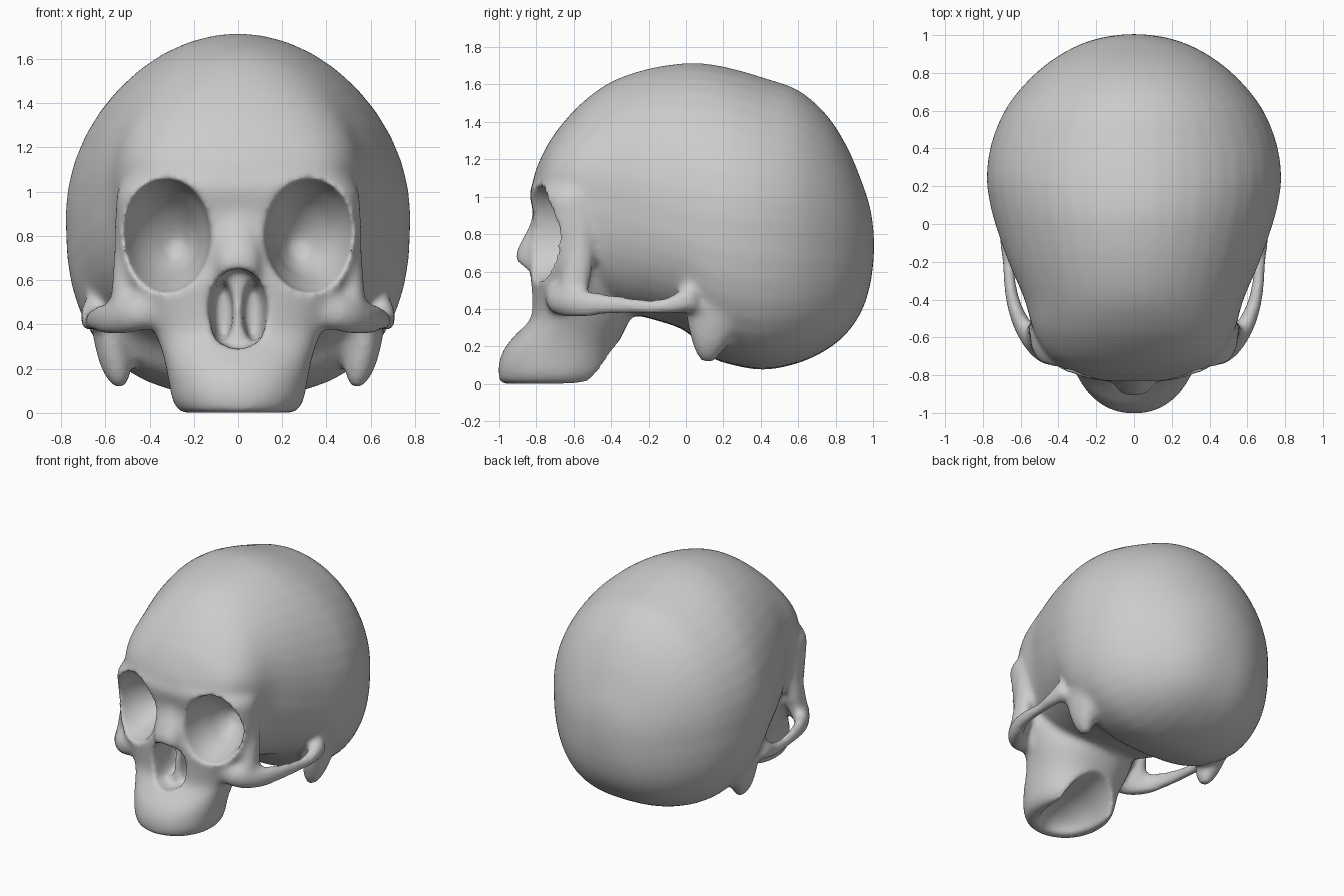
import bpy, bmesh, math
from mathutils import Vector

if "Cube" in bpy.data.objects:
    bpy.data.objects.remove(bpy.data.objects["Cube"])

SIDES = 40


def spline(rows, n=6):
    """Catmull-Rom through rows of numbers."""
    out = []
    last = len(rows) - 1
    for i in range(last):
        a, b, c, d = (rows[max(i - 1, 0)], rows[i], rows[i + 1], rows[min(i + 2, last)])
        for k in range(n):
            t = k / n
            out.append([0.5 * (2 * q + (r - p) * t + (2 * p - 5 * q + 4 * r - s) * t * t
                               + (3 * q - p - 3 * r + s) * t ** 3)
                        for p, q, r, s in zip(a, b, c, d)])
    out.append(list(rows[-1]))
    return out


def power(v, p):
    return math.copysign(abs(v) ** (2 / p), v)


def angles():
    return [2 * math.pi * i / SIDES for i in range(SIDES)]


def loft(bm, rings):
    """Skin a list of rings and close both ends."""
    loops = [[bm.verts.new(co) for co in ring] for ring in rings]
    for a, b in zip(loops, loops[1:]):
        for i in range(SIDES):
            j = (i + 1) % SIDES
            bm.faces.new((a[i], a[j], b[j], b[i]))
    bm.faces.new(loops[0][::-1])
    bm.faces.new(loops[-1])


def tube(bm, rows, ref, mirror=False):
    """Rows are x, y, z, side radius, other radius."""
    rows = spline(rows)
    ref = Vector(ref)
    for sx in ((1, -1) if mirror else (1,)):
        rings = []
        for i, (x, y, z, a, b) in enumerate(rows):
            t = (Vector(rows[min(i + 1, len(rows) - 1)][:3])
                 - Vector(rows[max(i - 1, 0)][:3])).normalized()
            side = t.cross(ref).normalized()
            up = side.cross(t)
            ring = []
            for w in angles():
                p = Vector((x, y, z)) + side * a * math.cos(w) + up * b * math.sin(w)
                ring.append((p.x * sx, p.y, p.z))
            rings.append(ring)
        loft(bm, rings)


def make(name, bm):
    bmesh.ops.recalc_face_normals(bm, faces=bm.faces)
    me = bpy.data.meshes.new(name)
    bm.to_mesh(me)
    bm.free()
    ob = bpy.data.objects.new(name, me)
    bpy.context.scene.collection.objects.link(ob)
    return ob


def remesh(ob, size):
    m = ob.modifiers.new("remesh", 'REMESH')
    m.mode = 'VOXEL'
    m.voxel_size = size
    m.use_smooth_shade = True


def smooth(ob, n):
    m = ob.modifiers.new("smooth", 'SMOOTH')
    m.factor = 0.5
    m.iterations = n


X, Y, Z = (1, 0, 0), (0, 1, 0), (0, 0, 1)
bone = bmesh.new()

# braincase: y, half width, top, widest height, bottom
case = [(-.815, .16, 1.11, 1.03, .95), (-.77, .34, 1.22, 1.05, .85),
        (-.70, .45, 1.34, 1.08, .68), (-.57, .53, 1.49, 1.08, .50),
        (-.40, .58, 1.615, 1.05, .40), (-.20, .665, 1.685, .98, .35),
        (0, .735, 1.715, .92, .28), (.12, .765, 1.71, .90, .15),
        (.25, .78, 1.685, .89, .10), (.42, .757, 1.635, .87, .075),
        (.60, .685, 1.57, .85, .11), (.75, .57, 1.44, .82, .18),
        (.86, .445, 1.27, .79, .27), (.94, .31, 1.08, .76, .39),
        (.985, .18, .94, .75, .53), (1.005, .05, .80, .74, .68)]
rings = []
for y, w, top, mid, bot in spline(case):
    ring = []
    for a in angles():
        c, s = math.cos(a), math.sin(a)
        p = 1.95 if s > 0 else 2.6
        ring.append((w * power(c, p), y, mid + (top - mid if s > 0 else mid - bot) * power(s, p)))
    rings.append(ring)
loft(bone, rings)

# face and upper jaw: z, centre y, half width, front depth, back depth, front squareness
face = [(.0, -.70, .26, .295, .25, 2.1), (.05, -.70, .295, .305, .29, 2.1),
        (.12, -.70, .31, .30, .31, 2.1), (.20, -.70, .325, .265, .33, 2.1),
        (.28, -.68, .345, .215, .35, 2.2), (.36, -.65, .375, .185, .35, 2.4),
        (.48, -.62, .43, .21, .28, 2.6), (.60, -.60, .50, .235, .14, 2.7),
        (.75, -.58, .54, .24, .07, 2.8), (.90, -.58, .55, .235, .07, 2.8),
        (1.0, -.57, .545, .265, .08, 2.8), (1.06, -.55, .50, .275, .1, 2.6),
        (1.13, -.50, .42, .28, .1, 2.3)]
rings = []
for z, yc, w, f, b, p in spline(face):
    ring = []
    for a in angles():
        c, s = math.cos(a), math.sin(a)
        q = p if s < 0 else 2.3
        ring.append((w * power(c, q), yc + (f if s < 0 else b) * power(s, q), z))
    rings.append(ring)
loft(bone, rings)

# nasal bone
tube(bone, [(0, -.76, .95, .10, .05), (0, -.785, .84, .09, .05), (0, -.825, .74, .10, .06),
            (0, -.855, .665, .10, .06), (0, -.85, .61, .10, .03)], Y)
# cheekbone and arch
tube(bone, [(.34, -.68, .47, .07, .07), (.46, -.675, .45, .07, .085), (.56, -.585, .43, .055, .08),
            (.625, -.46, .425, .042, .065), (.655, -.33, .42, .036, .05), (.665, -.2, .41, .036, .042),
            (.67, -.08, .42, .045, .05), (.65, .04, .46, .06, .08)], Z, True)
# outer rim of the eye socket
tube(bone, [(.49, -.61, 1.0, .06, .08), (.51, -.57, .87, .048, .07), (.512, -.565, .74, .048, .07),
            (.515, -.58, .6, .055, .08), (.52, -.61, .46, .06, .08)], Y, True)
# mastoid
tube(bone, [(.58, .17, .52, .10, .2), (.57, .14, .32, .08, .14), (.545, .12, .19, .065, .085),
            (.53, .115, .11, .025, .035)], Y, True)
skull = make("skull", bone)

# hollows
cut = bmesh.new()
# eye sockets
tube(cut, [(.345, -1.05, .80, .25, .28), (.33, -.76, .80, .205, .255), (.315, -.62, .785, .17, .205),
           (.29, -.5, .76, .11, .13), (.275, -.42, .74, .04, .05)], Z, True)
# nose opening, shallow in front, split by a septum behind
tube(cut, [(0, -1.05, .475, .12, .165), (0, -.82, .47, .135, .185), (0, -.74, .465, .12, .17)], Z)
tube(cut, [(.075, -.85, .46, .055, .15), (.072, -.7, .46, .05, .14), (.065, -.6, .46, .035, .11)], Z, True)
# palate
tube(cut, [(0, -.92, -.02, .05, .04), (0, -.85, -.02, .15, .11), (0, -.7, -.02, .20, .17),
           (0, -.5, -.02, .21, .21), (0, -.3, -.02, .22, .25)], Z)
cutter = make("hollow_cutter", cut)
remesh(cutter, .018)
cutter.hide_render = True
cutter.display_type = 'WIRE'

remesh(skull, .018)
smooth(skull, 12)
b = skull.modifiers.new("hollows", 'BOOLEAN')
b.operation = 'DIFFERENCE'
b.solver = 'EXACT'
b.object = cutter
remesh(skull, .016)
smooth(skull, 7)
